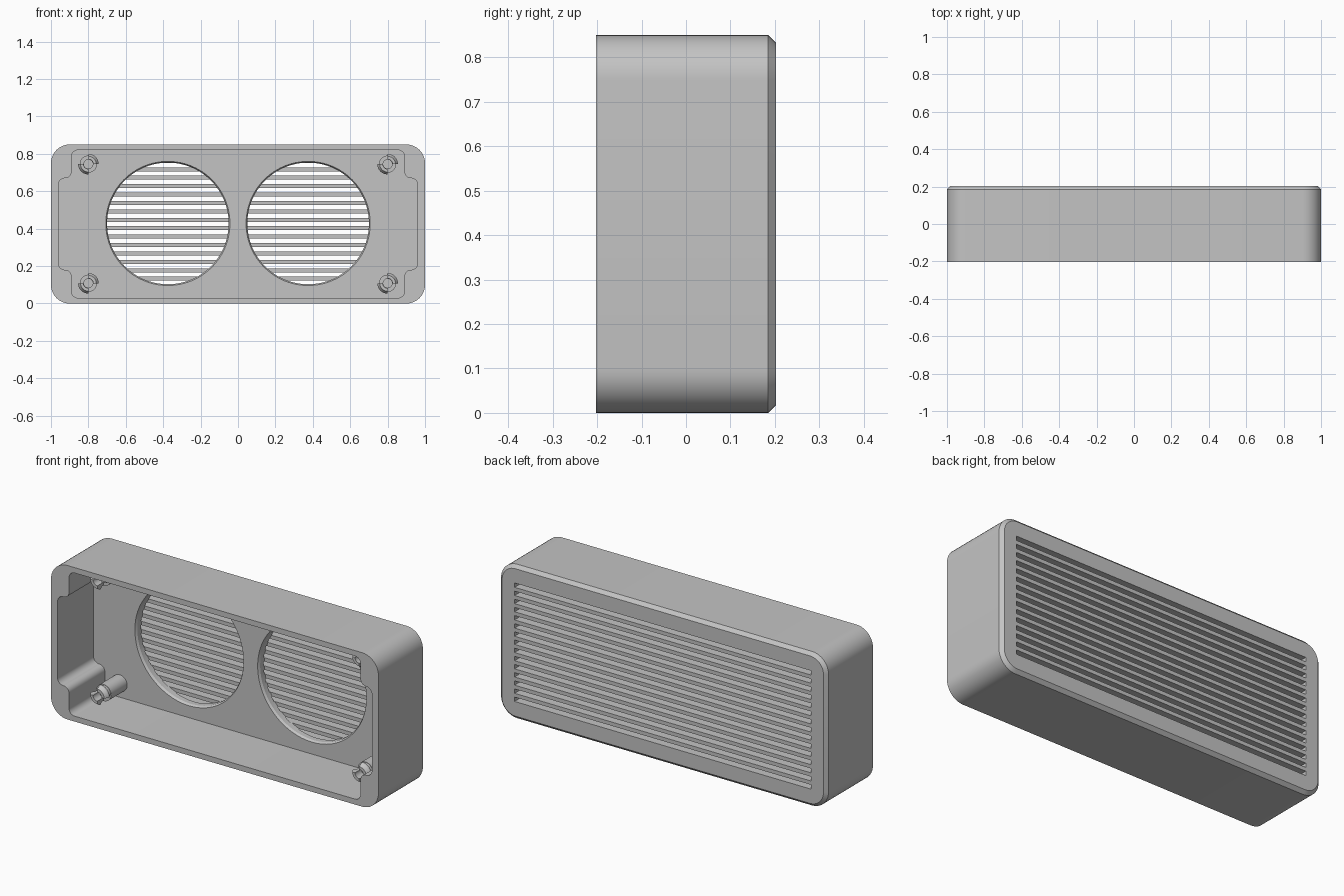
import bpy, bmesh, math
from mathutils import Vector

if "Cube" in bpy.data.objects:
    bpy.data.objects.remove(bpy.data.objects["Cube"])

FRONT, BACK, WALL = -0.203, 0.203, 0.11   # y of open rim, grille face, inner wall
MID = 0.425                               # z of the centre line

grey = bpy.data.materials.new("light_grey")
grey.diffuse_color = (0.55, 0.55, 0.55, 1)
grey.use_nodes = True
grey.node_tree.nodes["Principled BSDF"].inputs["Base Color"].default_value = grey.diffuse_color


def finish(name, bm):
    bmesh.ops.recalc_face_normals(bm, faces=bm.faces)
    me = bpy.data.meshes.new(name)
    bm.to_mesh(me)
    bm.free()
    me.materials.append(grey)
    ob = bpy.data.objects.new(name, me)
    bpy.context.collection.objects.link(ob)
    return ob


def rounded(corners, radius, steps=10):
    """Outline of right-angled corners, each rounded."""
    out, n = [], len(corners)
    for i in range(n):
        p = Vector(corners[i])
        a = (Vector(corners[i - 1]) - p).normalized()
        b = (Vector(corners[(i + 1) % n]) - p).normalized()
        c = p + (a + b) * radius
        for k in range(steps + 1):
            t = math.pi / 2 * k / steps
            out.append(c - radius * (b * math.cos(t) + a * math.sin(t)))
    return out


def rect(x, z0, z1):
    return [(-x, z0), (x, z0), (x, z1), (-x, z1)]


def circle(cx, cz, r, n=96):
    return [(cx + r * math.cos(math.tau * k / n), cz + r * math.sin(math.tau * k / n))
            for k in range(n)]


def loft(bm, sections):
    """Closed solid through (y, outline) sections."""
    rings = [[bm.verts.new((p[0], y, p[1])) for p in pts] for y, pts in sections]
    n = len(rings[0])
    for r, s in zip(rings, rings[1:]):
        for i in range(n):
            j = (i + 1) % n
            bm.faces.new((r[i], r[j], s[j], s[i]))
    bm.faces.new(rings[0])
    bm.faces.new(rings[-1])


def lathe(bm, profile, cx, cz, a0=0, a1=360, steps=32):
    """Sweep a closed (radius, y) profile about the y axis."""
    full = a1 - a0 == 360
    rings = []
    for k in range(steps if full else steps + 1):
        t = math.radians(a0 + (a1 - a0) * k / steps)
        rings.append([bm.verts.new((cx + r * math.cos(t), y, cz + r * math.sin(t)))
                      for r, y in profile])
    n = len(profile)
    for k in range(steps):
        r, s = rings[k], rings[(k + 1) % len(rings)]
        for i in range(n):
            j = (i + 1) % n
            bm.faces.new((r[i], r[j], s[j], s[i]))
    if not full:
        bm.faces.new(rings[0])
        bm.faces.new(rings[-1])


def cut(ob, bm):
    cutter = finish("cutter", bm)
    cutter.hide_render = True
    mod = ob.modifiers.new("cut", 'BOOLEAN')
    mod.operation, mod.solver, mod.object = 'DIFFERENCE', 'EXACT', cutter
    bpy.context.view_layer.objects.active = ob
    bpy.ops.object.modifier_apply(modifier=mod.name)
    bpy.data.objects.remove(cutter)


def smooth(ob):
    bpy.ops.object.select_all(action='DESELECT')
    ob.select_set(True)
    bpy.context.view_layer.objects.active = ob
    bpy.ops.object.shade_smooth_by_angle(angle=math.radians(30))


# Housing: rounded box with a chamfered back edge
bm = bmesh.new()
outer = rounded(rect(1, 0, 0.85), 0.1)
inset = rounded(rect(0.982, 0.018, 0.832), 0.082)
loft(bm, [(FRONT, outer), (BACK - 0.018, outer), (BACK, inset)])
housing = finish("housing", bm)

# Cavity with stepped corners, open at the front
bm = bmesh.new()
half = [(0.89, 0.03), (0.89, 0.18), (0.96, 0.18), (0.96, 0.67), (0.89, 0.67), (0.89, 0.82)]
cavity = rounded(half + [(-x, z) for x, z in reversed(half)], 0.034, 8)
loft(bm, [(FRONT - 0.05, cavity), (WALL, cavity)])
cut(housing, bm)

# Two round speaker openings with a softened rim
bm = bmesh.new()
for cx in (-0.375, 0.375):
    loft(bm, [(y, circle(cx, MID + 0.003, r)) for y, r in
              ((WALL - 0.02, 0.332), (WALL, 0.332), (WALL + 0.012, 0.325), (0.157, 0.325))])
cut(housing, bm)

# Grille slots across the back
bm = bmesh.new()
for i in range(-7, 8):
    z = MID + 0.045 * i
    loft(bm, [(y, rect(0.905, z - 0.012, z + 0.012)) for y in (0.152, BACK + 0.05)])
cut(housing, bm)
smooth(housing)

# Screw posts with two snap fingers each
for side, cx in (("left", -0.8), ("right", 0.8)):
    for level, cz in (("lower", 0.108), ("upper", 0.745)):
        bm = bmesh.new()
        lathe(bm, [(0.046, WALL + 0.01), (0.046, -0.03), (0.024, -0.03), (0.024, WALL + 0.01)], cx, cz)
        for a in (0, 180):
            lathe(bm, [(0.026, -0.025), (0.044, -0.025), (0.044, -0.045), (0.055, -0.055),
                       (0.055, -0.065), (0.042, -0.085), (0.026, -0.085)], cx, cz, a, a + 90, 10)
        smooth(finish(f"{level}_{side}_post", bm))
